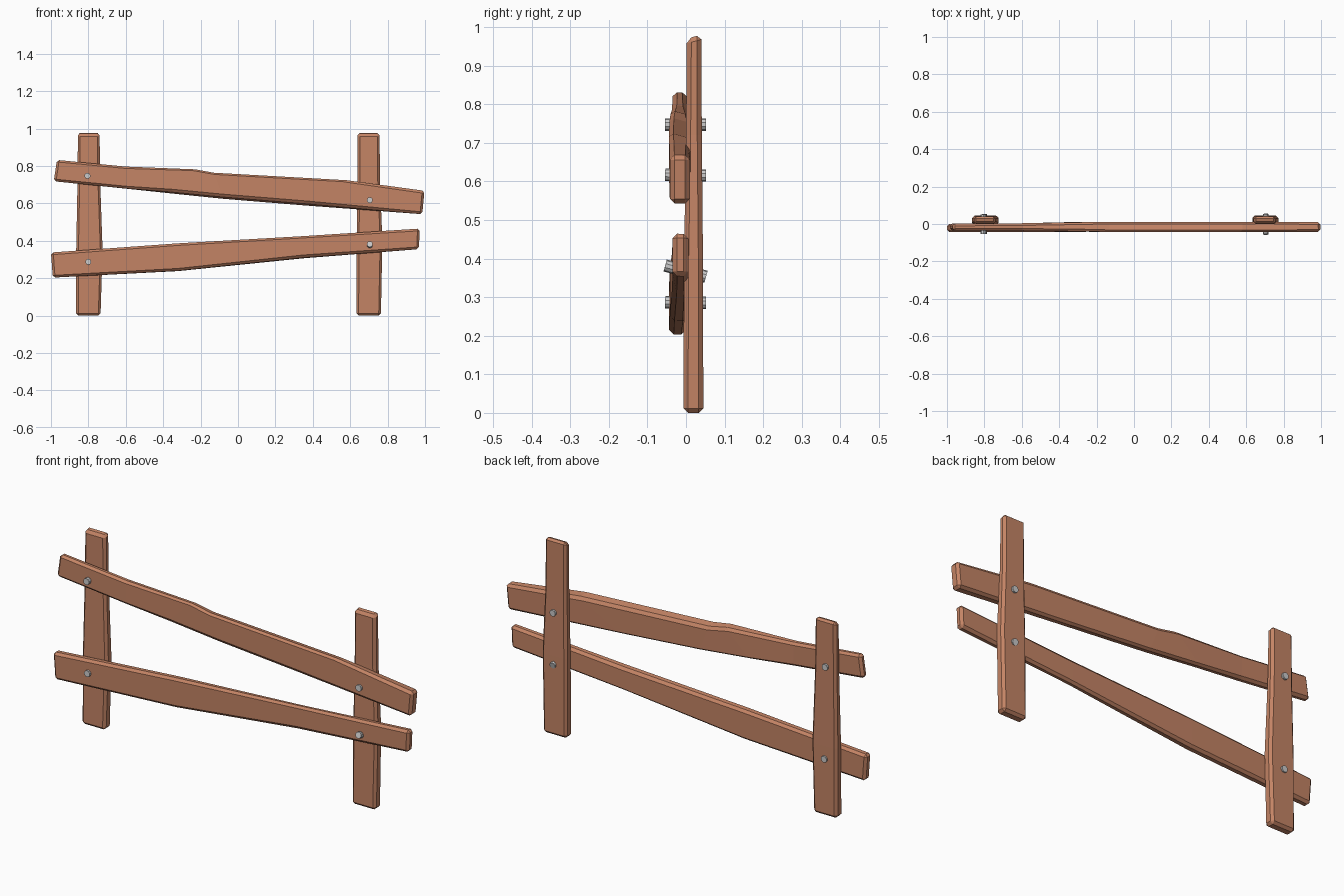
import bpy, bmesh
from mathutils import Vector

wood = bpy.data.materials.new("wood")
wood.diffuse_color = (0.55, 0.23, 0.13, 1)


def plank(name, stations, chamfer=0.012):
    """Loft a chamfered plank; station = (x,z) of edge a, (x,z) of edge b, y front, y back, back drop."""
    bm = bmesh.new()
    rings = []
    for ax, az, bx, bz, y0, y1, drop in stations:
        pts = [(ax, y0, az), (bx, y0, bz), (bx, y1, bz - drop), (ax, y1, az - drop)]
        rings.append([bm.verts.new(p) for p in pts])
    for r, s in zip(rings, rings[1:]):
        for i in range(4):
            j = (i + 1) % 4
            bm.faces.new((r[i], r[j], s[j], s[i]))
    bm.faces.new(rings[0])
    bm.faces.new(rings[-1])
    bmesh.ops.recalc_face_normals(bm, faces=bm.faces)
    me = bpy.data.meshes.new(name)
    bm.to_mesh(me)
    bm.free()
    me.materials.append(wood)
    ob = bpy.data.objects.new(name, me)
    bpy.context.collection.objects.link(ob)
    bev = ob.modifiers.new("chamfer", 'BEVEL')
    bev.width = chamfer
    bev.segments = 1
    bev.limit_method = 'ANGLE'
    bev.angle_limit = 0.8
    return ob


# Upright posts: left and right edge points going up
plank("left_post", [
    (-0.865, 0, -0.735, 0, -0.007, 0.045, 0),
    (-0.865, 0.35, -0.724, 0.35, -0.005, 0.044, 0),
    (-0.858, 0.72, -0.737, 0.72, 0.0, 0.041, 0),
    (-0.856, 0.97, -0.740, 0.97, 0.002, 0.040, -0.01)])
plank("right_post", [
    (0.633, 0, 0.764, 0, -0.007, 0.045, 0),
    (0.635, 0.40, 0.772, 0.40, -0.005, 0.044, 0),
    (0.639, 0.72, 0.759, 0.72, 0.0, 0.041, 0),
    (0.640, 0.97, 0.757, 0.97, 0.002, 0.040, -0.01)])

# Rails: bottom and top edge points going right
plank("upper_rail", [
    (-0.985, 0.718, -0.968, 0.832, -0.035, 0.002, 0),
    (-0.60, 0.680, -0.60, 0.797, -0.036, 0.004, 0.002),
    (-0.36, 0.664, -0.23, 0.785, -0.040, 0.010, 0.014),
    (-0.08, 0.637, -0.13, 0.767, -0.043, 0.012, 0.016),
    (0.35, 0.602, 0.58, 0.727, -0.044, 0.012, 0.016),
    (0.985, 0.542, 0.997, 0.667, -0.042, 0.010, 0.0)])
plank("lower_rail", [
    (-0.990, 0.203, -1.0, 0.337, -0.044, 0.0, 0),
    (-0.32, 0.240, -0.32, 0.387, -0.042, 0.004, 0.003),
    (0.35, 0.312, 0.35, 0.427, -0.036, 0.006, 0.008),
    (0.967, 0.355, 0.972, 0.465, -0.035, 0.006, 0.0)])

# Bolts through every joint: front end to back end
bolts = {
    "upper_left_bolt": ((-0.805, -0.054, 0.747), (-0.805, 0.052, 0.747)),
    "upper_right_bolt": ((0.705, -0.054, 0.617), (0.705, 0.052, 0.615)),
    "lower_left_bolt": ((-0.80, -0.054, 0.287), (-0.80, 0.052, 0.285)),
    "lower_right_bolt": ((0.705, -0.054, 0.382), (0.705, 0.052, 0.353)),
}
for name, (a, b) in bolts.items():
    a, b = Vector(a), Vector(b)
    d = b - a
    bpy.ops.mesh.primitive_cylinder_add(vertices=10, radius=0.016, depth=d.length, location=(a + b) / 2,
                                        rotation=d.to_track_quat('Z', 'Y').to_euler())
    bpy.context.object.name = name
